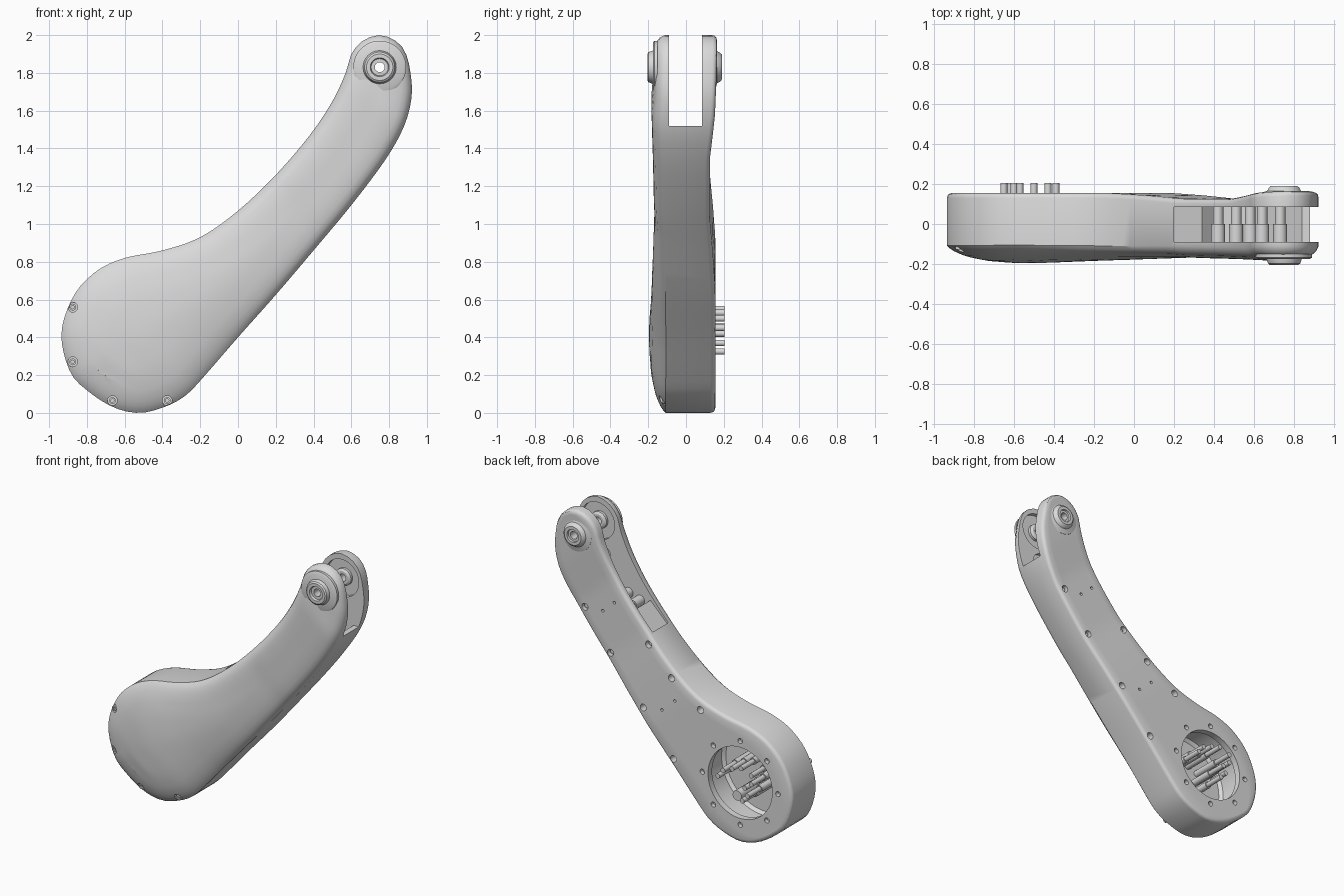
import bpy, bmesh, math
from mathutils import Vector

if "Cube" in bpy.data.objects:
    bpy.data.objects.remove(bpy.data.objects["Cube"])

grey = bpy.data.materials.new("plain grey")
grey.use_nodes = True
grey.diffuse_color = (0.7, 0.7, 0.7, 1)
grey.node_tree.nodes["Principled BSDF"].inputs["Base Color"].default_value = (0.7, 0.7, 0.7, 1)

PIVOT = (0.75, 1.83)
HUB = (-0.53, 0.42)


def finish(name, bm, smooth=True):
    bmesh.ops.remove_doubles(bm, verts=bm.verts, dist=1e-5)
    bmesh.ops.recalc_face_normals(bm, faces=bm.faces)
    mesh = bpy.data.meshes.new(name)
    bm.to_mesh(mesh)
    bm.free()
    mesh.materials.append(grey)
    ob = bpy.data.objects.new(name, mesh)
    bpy.context.collection.objects.link(ob)
    if smooth:
        shade(ob)
    return ob


def shade(ob):
    bpy.ops.object.select_all(action='DESELECT')
    ob.select_set(True)
    bpy.context.view_layer.objects.active = ob
    bpy.ops.object.shade_smooth_by_angle(angle=math.radians(32))


def lathe(bm, centre, profile, n=32):
    """Spin a closed (radius, y) profile about an axis along y."""
    rings = []
    for r, y in profile:
        rings.append([bm.verts.new((centre[0] + r * math.cos(a), y, centre[1] + r * math.sin(a)))
                      for a in (math.tau * k / n for k in range(n))])
    for i, ring in enumerate(rings):
        j = (i + 1) % len(rings)
        if profile[i][0] == 0 and profile[j][0] == 0:
            continue
        for k in range(n):
            m = (k + 1) % n
            bm.faces.new((ring[k], ring[m], rings[j][m], rings[j][k]))


def rod(r, y0, y1):
    return [(0, y0), (r, y0), (r, y1), (0, y1)]


def turned(name, centres, profile, n=32):
    bm = bmesh.new()
    for c in centres:
        lathe(bm, c, profile, n)
    return finish(name, bm)


def cut(target, cutter):
    cutter.hide_render = True
    mod = target.modifiers.new("cut", 'BOOLEAN')
    mod.object = cutter
    mod.operation = 'DIFFERENCE'
    mod.solver = 'EXACT'
    bpy.context.view_layer.objects.active = target
    bpy.ops.object.modifier_apply(modifier=mod.name)
    bpy.data.objects.remove(cutter)


def ramp(table, v):
    """Smooth interpolation through (key, value) pairs."""
    if v <= table[0][0]:
        return table[0][1]
    for (a, p), (b, q) in zip(table, table[1:]):
        if v <= b:
            return p + (q - p) * (v - a) / (b - a)
    return table[-1][1]


# Outline of the arm: upper and lower edge, from lobe end to fork tip
upper = [(-.8, .12), (-.89, .22), (-.935, .42), (-.87, .62), (-.75, .75), (-.6, .82),
         (-.4, .86), (-.2, .93), (0, 1.07), (.2, 1.26), (.38, 1.47), (.5, 1.65),
         (.57, 1.8), (.6, 1.9), (.66, 1.97), (.75, 2), (.835, 1.97)]
lower = [(-.8, .12), (-.66, .03), (-.52, 0), (-.38, .035), (-.28, .09), (-.2, .17),
         (0, .4), (.2, .625), (.4, .86), (.6, 1.1), (.78, 1.34), (.88, 1.52),
         (.92, 1.68), (.91, 1.82), (.885, 1.91), (.835, 1.97)]
loop = [Vector(p) for p in upper + lower[-2:0:-1]]
M = 60


def edge_chain(first, count):
    """Spline part of the closed outline, resampled to equal steps."""
    pts, n = [], len(loop)
    for s in range(count * 10 + 1):
        i, t = first + s // 10, s % 10 / 10
        a, b, c, d = (loop[(i + k) % n] for k in (-1, 0, 1, 2))
        pts.append(b + (c - a) * t / 2 + (a * 2 - b * 5 + c * 4 - d) * t * t / 2
                   + (b * 3 - a - c * 3 + d) * t ** 3 / 2)
    run = [0]
    for p, q in zip(pts, pts[1:]):
        run.append(run[-1] + (q - p).length)
    xs = list(zip(run, pts))
    return [ramp(xs, run[-1] * k / M) for k in range(M + 1)]


left = edge_chain(0, len(upper) - 1)
right = edge_chain(len(upper) - 1, len(lower) - 1)[::-1]
outline = left + right[-2:0:-1]
N = len(outline)

BACK = [(.6, .155), (.85, .143), (1.1, .126), (1.5, .126), (1.75, .153), (2.05, .168)]
FRONT = [(-.04, .196), (.5, .185), (1, .168), (1.4, .175), (1.7, .183), (1.82, .172)]
LOBE_DOME = [(0, .55), (.02, .65), (.05, .73), (.1, .83), (.2, .94), (.35, 1)]
ARM_DOME = [(0, .66), (.012, .8), (.035, .91), (.08, .98), (.14, 1)]


def along(p):
    return .67 * p.x + .74 * p.y


def front_y(p, d):
    w = min(1, max(0, (1.1 - along(p)) / .9))
    return -ramp(FRONT, along(p)) * (w * ramp(LOBE_DOME, d) + (1 - w) * ramp(ARM_DOME, d))


def back_y(p, d):
    r = .025
    return ramp(BACK, along(p)) - r + math.sqrt(max(0, r * r - max(0, r - d) ** 2))


def build_side(bm, height, insets):
    """Inset rings from the rim, then a strip cap across the middle."""
    prev = None
    for d in insets:
        flat = []
        for k, p in enumerate(outline):
            t = (outline[(k + 1) % N] - outline[k - 1]).normalized()
            flat.append(p + Vector((t.y, -t.x)) * d)
        ring = [bm.verts.new((p.x, height(p, d), p.y)) for p in flat]
        if prev:
            for k in range(N):
                m = (k + 1) % N
                bm.faces.new((prev[k], prev[m], ring[m], ring[k]))
        else:
            rim = ring
        prev = ring
    U, rows = 8, []
    for i in range(M + 1):
        j = (N - i) % N
        if i in (0, M):
            rows.append([prev[i]] * (U + 1))
            continue
        row = [prev[i]]
        for u in range(1, U):
            p = flat[i].lerp(flat[j], u / U)
            d = max(insets[-1], min((p - q).length for q in outline))
            row.append(bm.verts.new((p.x, height(p, d), p.y)))
        rows.append(row + [prev[j]])
    for a, b in zip(rows, rows[1:]):
        for u in range(U):
            bm.faces.new(list(dict.fromkeys((a[u], a[u + 1], b[u + 1], b[u]))))
    return rim


bm = bmesh.new()
front_rim = build_side(bm, front_y, [0, .012, .035, .06, .09, .12])
back_rim = build_side(bm, back_y, [0, .003, .01, .025])
for k in range(N):
    m = (k + 1) % N
    bm.faces.new((front_rim[k], front_rim[m], back_rim[m], back_rim[k]))
arm = finish("arm_shell", bm, False)

# Fork slot and the hollow below it
slot = [(.2, 1.24), (.34, 1.38), (.44, 1.27), (.6, 1.27), (.76, 1.42), (.84, 1.52),
        (1.1, 1.52), (1.1, 2.2), (.2, 2.2)]
bm = bmesh.new()
face = bm.faces.new([bm.verts.new((x, -.09, z)) for x, z in slot])
moved = bmesh.ops.extrude_face_region(bm, geom=[face])["geom"]
bmesh.ops.translate(bm, vec=(0, .176, 0), verts=[v for v in moved if isinstance(v, bmesh.types.BMVert)])
cut(arm, finish("slot_cutter", bm, False))
cut(arm, turned("fork_recess_cutter", [PIVOT], rod(.13, -.118, .118), 48))
cut(arm, turned("rib_recess_cutter", [(.72, 1.6)], rod(.07, -.112, .108)))
cut(arm, turned("pivot_cutter", [PIVOT], rod(.026, -.4, .4)))

# Round joint cavity, open at the back
cut(arm, turned("cavity_cutter", [HUB], [(0, -.13), (.31, -.13), (.33, -.11), (.33, .11),
                                         (.25, .11), (.25, .3), (0, .3)], 64))

# Screw holes
front_screws = [(-.875, .56), (-.875, .27), (-.665, .065), (-.375, .065)]
edge_holes = [(.7, 1.32), (.5, 1.05), (.228, .746), (-.01, .45), (.2, 1.19), (.01, 1.01), (-.22, .85)]
small_holes = [(.56, 1.33), (.47, 1.41), (.08, .77), (-.02, .86)]
ring_holes = [(HUB[0] + .295 * math.cos(k * math.pi / 4), HUB[1] + .295 * math.sin(k * math.pi / 4))
              for k in range(8)]
cut(arm, turned("front_drill", front_screws, rod(.026, -.3, -.112), 20))
cut(arm, turned("edge_drill", edge_holes, rod(.024, .095, .3), 20))
cut(arm, turned("small_drill", small_holes, rod(.01, .1, .3), 12))
cut(arm, turned("ring_drill", ring_holes, rod(.018, .125, .3), 16))
shade(arm)

# Screws seated in the holes
turned("front_screw_heads", front_screws, [(0, -.118), (.009, -.118), (.009, -.128), (.018, -.128),
                                           (.018, -.1), (0, -.1)], 16)
turned("edge_screw_heads", edge_holes, rod(.015, .09, .107), 16)

# Pivot bosses and washers on both sides of the fork
turned("front_pivot_plate", [PIVOT], [(.026, -.15), (.026, -.176), (.125, -.176), (.14, -.168), (.14, -.15)], 48)
turned("front_pivot_boss", [PIVOT], [(.026, -.14), (.026, -.19), (.045, -.19), (.05, -.205),
                                     (.07, -.205), (.08, -.198), (.09, -.17), (.09, -.14)], 48)
turned("back_pivot_boss", [PIVOT], [(.026, .13), (.026, .178), (.042, .178), (.045, .19), (.065, .19),
                                    (.075, .183), (.085, .165), (.12, .155), (.12, .13)], 48)
for side, name in ((-1, "front"), (1, "back")):
    turned(name + "_washer", [PIVOT], [(.026, side * .125), (.026, side * .09), (.045, side * .09),
                                       (.06, side * .1), (.06, side * .125)])
    turned(name + "_rib_boss", [(.72, 1.6)], rod(.035, side * .12, side * .092), 20)

# Posts across the hollow below the fork
turned("hollow_posts", [(.42, 1.36), (.51, 1.39), (.58, 1.33), (.64, 1.41), (.73, 1.46)],
       [(0, -.1), (.035, -.1), (.035, 0), (.026, 0), (.026, .1), (0, .1)], 20)

# Pins standing in the joint cavity
pins = [(-.39, .45), (-.43, .5), (-.5, .53), (-.57, .55), (-.65, .52), (-.65, .46), (-.6, .42),
        (-.62, .37), (-.58, .325)]
turned("cavity_pins", pins, [(0, -.14), (.024, -.14), (.024, .07), (.017, .07), (.017, .205), (0, .205)], 16)
turned("cavity_post", [(-.44, .27)], rod(.035, -.14, .06), 20)
